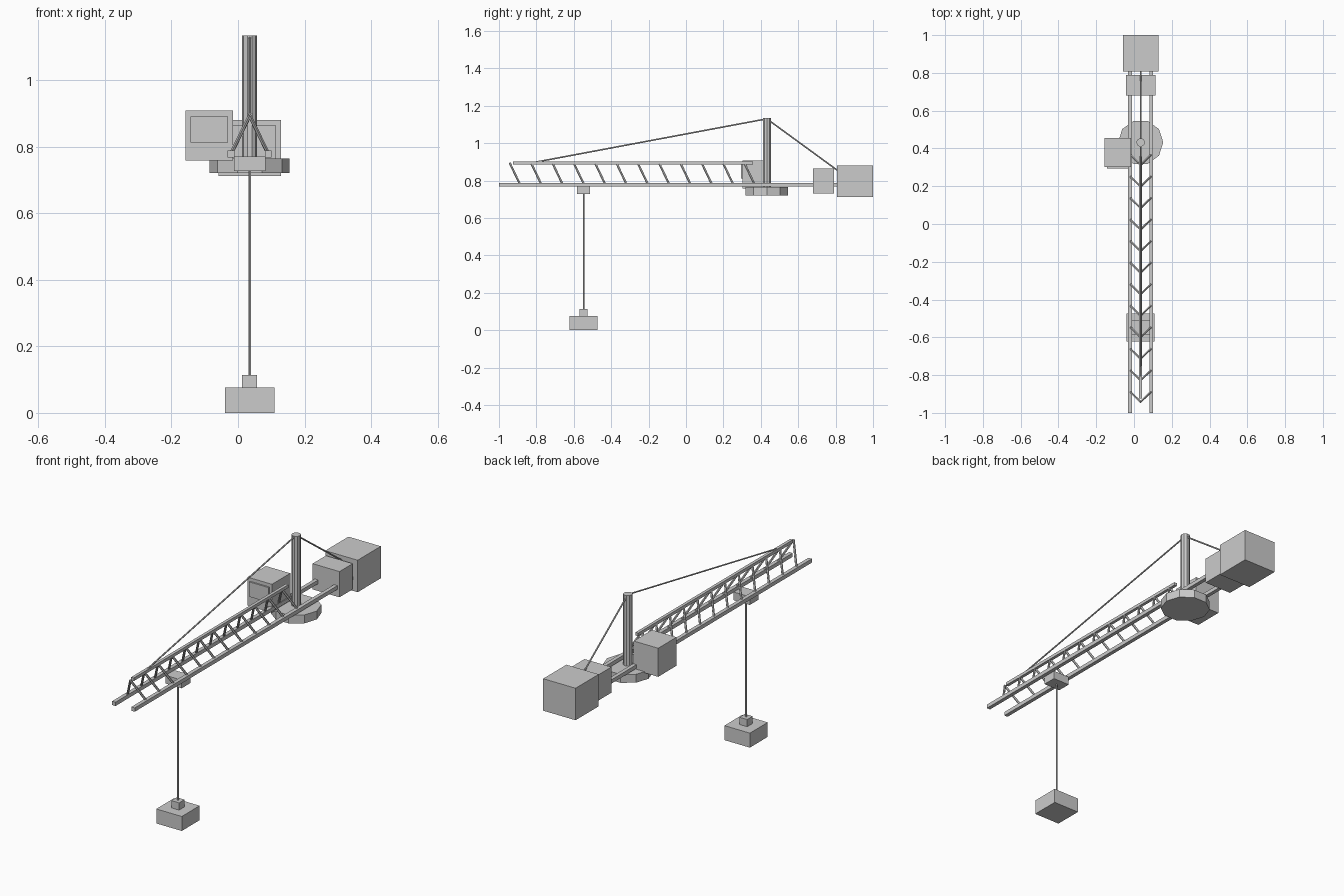
import bpy, math
from mathutils import Vector

if "Cube" in bpy.data.objects:
    bpy.data.objects.remove(bpy.data.objects["Cube"])

CX = 0.035      # crane centreline in x
MY = 0.432      # mast position in y
HALF = 0.056    # half spacing of the lower chords


def box(name, x0, x1, y0, y1, z0, z1):
    bpy.ops.mesh.primitive_cube_add(size=1, location=((x0 + x1) / 2, (y0 + y1) / 2, (z0 + z1) / 2))
    o = bpy.context.object
    o.name = name
    o.scale = (x1 - x0, y1 - y0, z1 - z0)
    bpy.ops.object.transform_apply(location=False, rotation=False, scale=True)
    return o


def rod(name, a, b, r, sides=6, spin=0.0):
    a, b = Vector(a), Vector(b)
    d = b - a
    bpy.ops.mesh.primitive_cylinder_add(vertices=sides, radius=r, depth=d.length, location=(a + b) / 2)
    o = bpy.context.object
    o.name = name
    if abs(d.x) + abs(d.y) < 1e-6:
        o.rotation_euler = (0, 0, spin)
    else:
        o.rotation_euler = d.to_track_quat('Z', 'Y').to_euler()
    return o


# Slewing ring and mast
rod("slewing_ring", (CX, MY, 0.72), (CX, MY, 0.764), 0.12, 10, math.pi / 2)
rod("mast", (CX, MY, 0.755), (CX, MY, 1.134), 0.0225, 10, math.pi / 2)

# Jib chords
for side, s in (("left", -1), ("right", 1)):
    x = CX + s * HALF
    box(f"lower_chord_{side}", x - 0.01, x + 0.01, -1.0, 0.82, 0.768, 0.788)
box("upper_chord", CX - 0.008, CX + 0.008, -0.925, 0.358, 0.885, 0.901)

# Lattice braces, in pairs along the jib
for i in range(12):
    y = -0.942 + i * 0.114
    for side, s in (("left", -1), ("right", 1)):
        rod(f"brace_{side}_{i + 1}", (CX, y, 0.893), (CX + s * HALF, y + 0.055, 0.778), 0.006, 6)

# Tie cables from the mast top
rod("front_tie", (CX, MY, 1.13), (CX, -0.85, 0.89), 0.004)
rod("rear_tie", (CX, MY, 1.13), (CX, 0.82, 0.847), 0.004)

# Counterweights
box("inner_counterweight", CX - 0.078, CX + 0.078, 0.68, 0.79, 0.73, 0.865)
box("outer_counterweight", CX - 0.094, CX + 0.094, 0.808, 1.0, 0.712, 0.88)

# Operator cab with raised window panel
box("cab", -0.157, -0.015, 0.303, 0.455, 0.758, 0.908)
box("cab_window", -0.142, -0.03, 0.295, 0.307, 0.812, 0.89)

# Trolley, hoist rope and load
TY = -0.548
box("trolley", CX - 0.047, CX + 0.047, TY - 0.036, TY + 0.036, 0.727, 0.77)
rod("hoist_rope", (CX, TY, 0.11), (CX, TY, 0.73), 0.004)
box("hook_block", CX - 0.0225, CX + 0.0225, TY - 0.0225, TY + 0.0225, 0.07, 0.114)
box("load", CX - 0.074, CX + 0.074, TY - 0.074, TY + 0.074, 0.0, 0.076)
